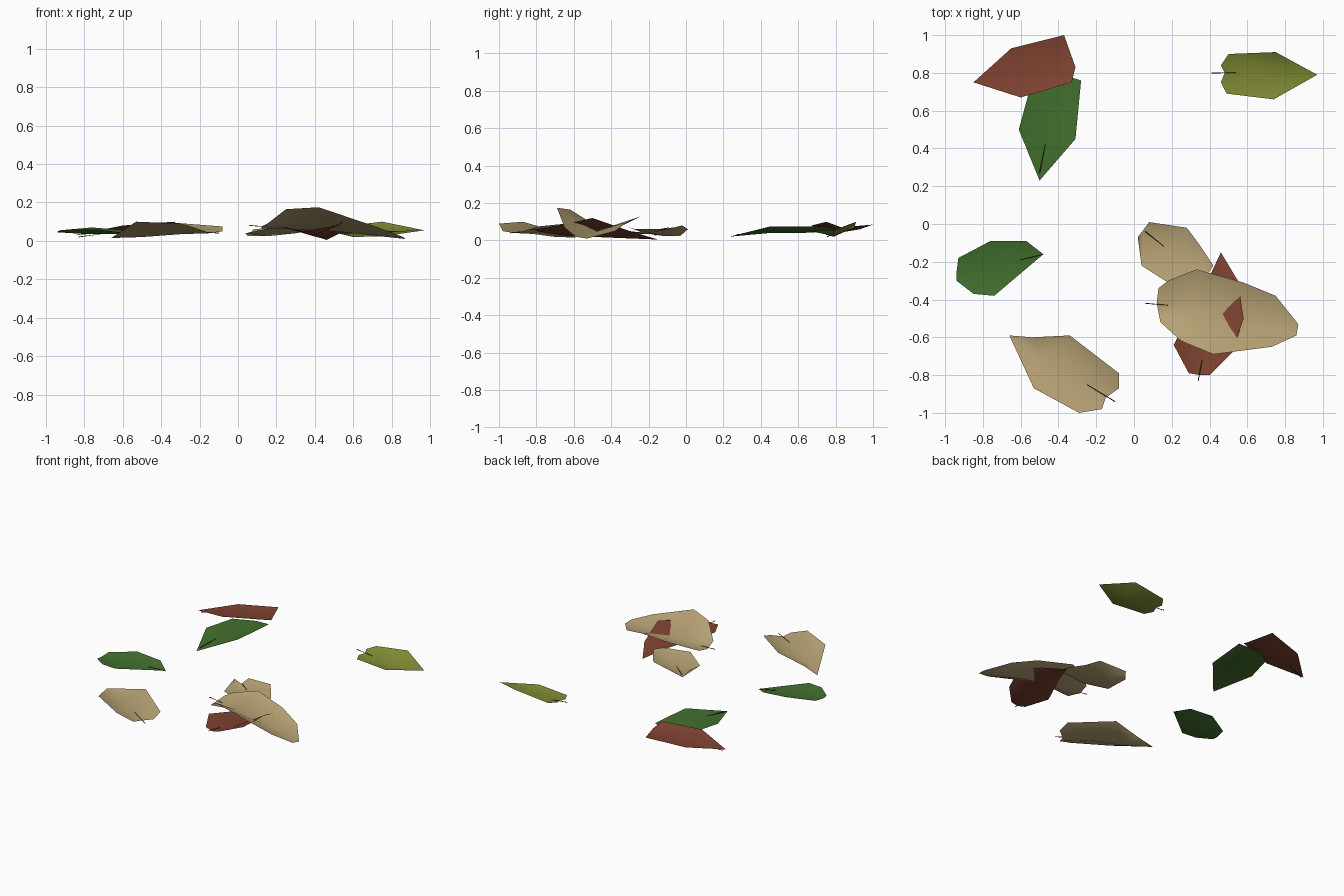
import bpy
import bmesh
from mathutils import Vector

cube = bpy.data.objects.get("Cube")
if cube:
    bpy.data.objects.remove(cube, do_unlink=True)


def material(name, colour):
    mat = bpy.data.materials.new(name)
    mat.use_nodes = True
    mat.diffuse_color = (*colour, 1)
    shader = mat.node_tree.nodes["Principled BSDF"]
    shader.inputs["Base Color"].default_value = (*colour, 1)
    shader.inputs["Roughness"].default_value = 0.8
    return mat


tan = material("dry tan", (.48, .37, .18))
russet = material("russet red", (.21, .055, .03))
green = material("deep green", (.055, .16, .027))
olive = material("olive green", (.22, .26, .035))
bark = material("stem brown", (.06, .03, .015))


def finish(name, bm, mat, smooth):
    mesh = bpy.data.meshes.new(name)
    bm.to_mesh(mesh)
    bm.free()
    mesh.materials.append(mat)
    for face in mesh.polygons:
        face.use_smooth = smooth
    obj = bpy.data.objects.new(name, mesh)
    bpy.context.collection.objects.link(obj)
    return obj


def fractions(points):
    """Share of the rail length reached at each point."""
    total, reached = 0, [0]
    for a, b in zip(points, points[1:]):
        total += (Vector(b) - Vector(a)).length
        reached.append(total)
    return [r / total for r in reached]


def stitch(bm, rib, edge, flip):
    """Fill the half blade between the rib and one edge with triangles."""
    rail = [rib[0], *edge, rib[-1]]
    at_rib = fractions([v.co for v in rib])
    at_rail = fractions([v.co for v in rail])
    i = j = 0
    while i < len(rib) - 1 or j < len(rail) - 1:
        along_rail = i == len(rib) - 1 or (
            j < len(rail) - 1 and at_rail[j + 1] <= at_rib[i + 1])
        corner = rail[j + 1] if along_rail else rib[i + 1]
        tri = [rib[i], rail[j], corner]
        if along_rail:
            j += 1
        else:
            i += 1
        if len(set(tri)) == 3:
            bm.faces.new(tri[::-1] if flip else tri)


def stem(name, start, end):
    """Thin tapering three-sided stalk."""
    a, b = Vector(start), Vector(end)
    turn = (b - a).to_track_quat("Z", "Y").to_matrix().to_4x4()
    turn.translation = (a + b) / 2
    bm = bmesh.new()
    bmesh.ops.create_cone(bm, cap_ends=True, segments=3, radius1=.003,
                          radius2=.001, depth=(b - a).length, matrix=turn)
    finish(name, bm, bark, False)


def leaf(name, mat, rib, left, right, stalk):
    """Curled blade: rib runs from the stalk to the tip, edges beside it."""
    bm = bmesh.new()
    rails = [[bm.verts.new(p) for p in rail] for rail in (rib, left, right)]
    stitch(bm, rails[0], rails[1], True)
    stitch(bm, rails[0], rails[2], False)
    bmesh.ops.recalc_face_normals(bm, faces=bm.faces)
    if sum(f.normal.z * f.calc_area() for f in bm.faces) < 0:
        bmesh.ops.reverse_faces(bm, faces=bm.faces)
    finish(name, bm, mat, True)
    stem(name + "_stem", *stalk)


# Back left pair
leaf("red_leaf_back", russet,
     rib=[(-.85, .75, .03), (-.6, .8, .05), (-.45, .85, .05), (-.31, .83, .07)],
     left=[(-.65, .93, .06), (-.37, 1, .085)],
     right=[(-.6, .67, .08), (-.33, .75, .1)],
     stalk=[(-.83, .755, .02), (-.68, .8, .04)])

leaf("green_leaf_back", green,
     rib=[(-.5, .23, .02), (-.46, .45, .04), (-.4, .62, .04), (-.41, .8, .05)],
     left=[(-.61, .5, .06), (-.55, .72, .06)],
     right=[(-.31, .45, .075), (-.28, .76, .075)],
     stalk=[(-.5, .27, .03), (-.47, .42, .05)])

# Back right
leaf("olive_leaf", olive,
     rib=[(.48, .8, .05), (.6, .79, .02), (.76, .79, .025), (.97, .79, .055)],
     left=[(.46, .84, .06), (.5, .9, .07), (.75, .91, .1)],
     right=[(.46, .75, .05), (.49, .69, .05), (.74, .66, .05)],
     stalk=[(.41, .8, .06), (.54, .8, .045)])

# Left side
leaf("green_leaf_side", green,
     rib=[(-.48, -.16, .03), (-.62, -.2, .035), (-.78, -.25, .035),
          (-.94, -.26, .045)],
     left=[(-.74, -.38, .06), (-.85, -.37, .06), (-.94, -.3, .05)],
     right=[(-.57, -.09, .055), (-.76, -.09, .07), (-.93, -.18, .055)],
     stalk=[(-.48, -.16, .028), (-.6, -.19, .04)])

# Front left
leaf("tan_leaf_front", tan,
     rib=[(-.66, -.59, .015), (-.5, -.71, .02), (-.3, -.82, .035),
          (-.15, -.92, .04)],
     left=[(-.54, -.6, .05), (-.34, -.59, .095), (-.08, -.79, .075),
           (-.08, -.87, .05)],
     right=[(-.53, -.87, .1), (-.29, -1, .09), (-.17, -.98, .05)],
     stalk=[(-.1, -.94, .04), (-.25, -.85, .05)])

# Front right heap
leaf("tan_leaf_small", tan,
     rib=[(.05, -.03, .025), (.16, -.13, .025), (.3, -.19, .04),
          (.42, -.22, .06)],
     left=[(.08, .01, .06), (.28, -.02, .08), (.34, -.1, .06)],
     right=[(.02, -.07, .07), (.04, -.22, .04), (.18, -.31, .07),
            (.38, -.28, .06)],
     stalk=[(.06, -.04, .035), (.16, -.12, .04)])

leaf("red_leaf_under", russet,
     rib=[(.35, -.8, .05), (.39, -.64, .025), (.43, -.4, .015),
          (.46, -.15, .005)],
     left=[(.29, -.79, .06), (.21, -.64, .08), (.38, -.32, .04)],
     right=[(.4, -.8, .06), (.52, -.68, .08), (.58, -.5, .12),
            (.55, -.3, .05)],
     stalk=[(.34, -.83, .06), (.36, -.72, .05)])

leaf("tan_leaf_large", tan,
     rib=[(.12, -.42, .065), (.3, -.45, .06), (.55, -.49, .045),
          (.87, -.53, .01)],
     left=[(.13, -.34, .08), (.18, -.3, .1), (.33, -.24, .13),
           (.58, -.31, .1), (.75, -.38, .05)],
     right=[(.14, -.52, .08), (.25, -.62, .165), (.42, -.69, .175),
            (.73, -.65, .07), (.86, -.59, .02)],
     stalk=[(.06, -.42, .08), (.18, -.43, .07)])
